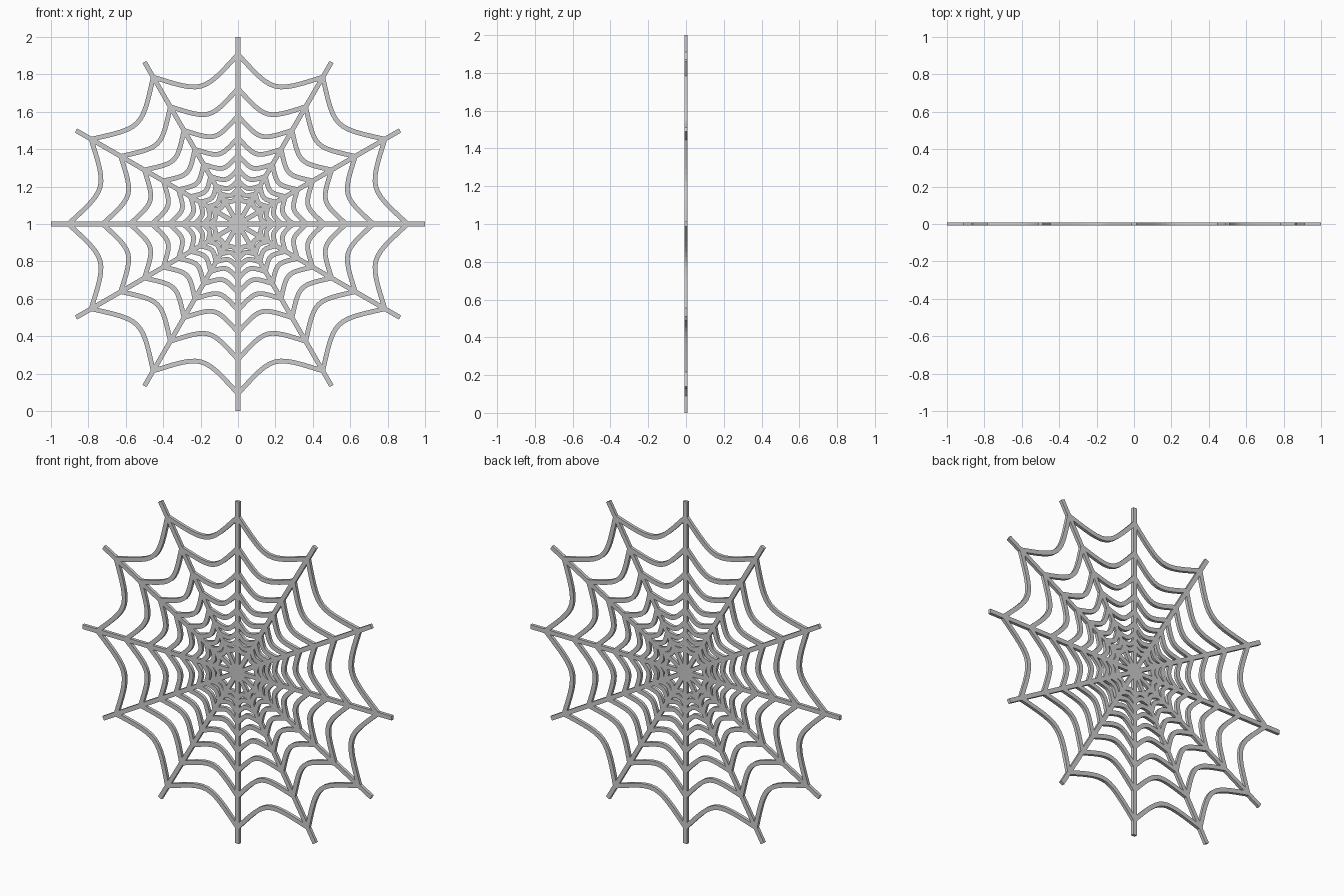
import bpy, bmesh
from math import sin, cos, pi
from mathutils import Vector

if "Cube" in bpy.data.objects:
    bpy.data.objects.remove(bpy.data.objects["Cube"])

SPOKES = 12
RINGS = 9
HALF_WIDTH = 0.0125
HALF_DEPTH = 0.009
CENTRE = Vector((0, 0, 1))
# Flat thread section: (in-plane offset, depth)
SECTION = [(HALF_WIDTH, -HALF_DEPTH), (HALF_WIDTH, HALF_DEPTH),
           (-HALF_WIDTH, HALF_DEPTH), (-HALF_WIDTH, -HALF_DEPTH)]


def polar(r, a):
    return CENTRE + Vector((r * sin(a), 0, r * cos(a)))


def sweep(bm, path, closed=False):
    """Sweep the flat section along a path in the xz plane, with mitred corners."""
    n = len(path)
    loops = []
    for i, p in enumerate(path):
        before = path[i - 1] if closed or i > 0 else p
        after = path[(i + 1) % n] if closed or i < n - 1 else p
        d1, d2 = (p - before).normalized(), (after - p).normalized()
        t = (d1 + d2).normalized()
        side = Vector((t.z, 0, -t.x))
        ref = d1 if d1.length > 0 else d2
        widen = 1 / max(0.5, t.dot(ref))
        loops.append([bm.verts.new(p + side * (u * widen) + Vector((0, v, 0))) for u, v in SECTION])
    k_max = len(SECTION)
    for i in range(n if closed else n - 1):
        a, b = loops[i], loops[(i + 1) % n]
        for k in range(k_max):
            m = (k + 1) % k_max
            bm.faces.new((a[k], a[m], b[m], b[k]))
    if not closed:
        bm.faces.new(loops[0])
        bm.faces.new(loops[-1][::-1])


def finish(bm, name):
    bmesh.ops.recalc_face_normals(bm, faces=bm.faces)
    mesh = bpy.data.meshes.new(name)
    bm.to_mesh(mesh)
    bm.free()
    obj = bpy.data.objects.new(name, mesh)
    bpy.context.collection.objects.link(obj)


# Radial spokes, made as full diameters
bm = bmesh.new()
for i in range(SPOKES // 2):
    a = 2 * pi * i / SPOKES
    sweep(bm, [polar(-1, a), polar(1, a)])
finish(bm, "web_spokes")

# Sagging ring threads, each ring 0.8 times the one outside it
STEP = 2 * pi / SPOKES
for ring in range(RINGS):
    R = 0.907 * 0.798 ** ring
    steps = 12 if ring < 5 else 8
    path = []
    for i in range(SPOKES):
        a = i * STEP
        p0, p1 = polar(R, a), polar(R, a + STEP)
        mid = polar(R * 0.8, a + STEP / 2)
        for s in range(steps):
            t = s / steps
            path.append(p0 * (1 - t) ** 3 + mid * (3 * t * (1 - t)) + p1 * t ** 3)
    bm = bmesh.new()
    sweep(bm, path, closed=True)
    finish(bm, f"web_ring_{ring + 1}")
